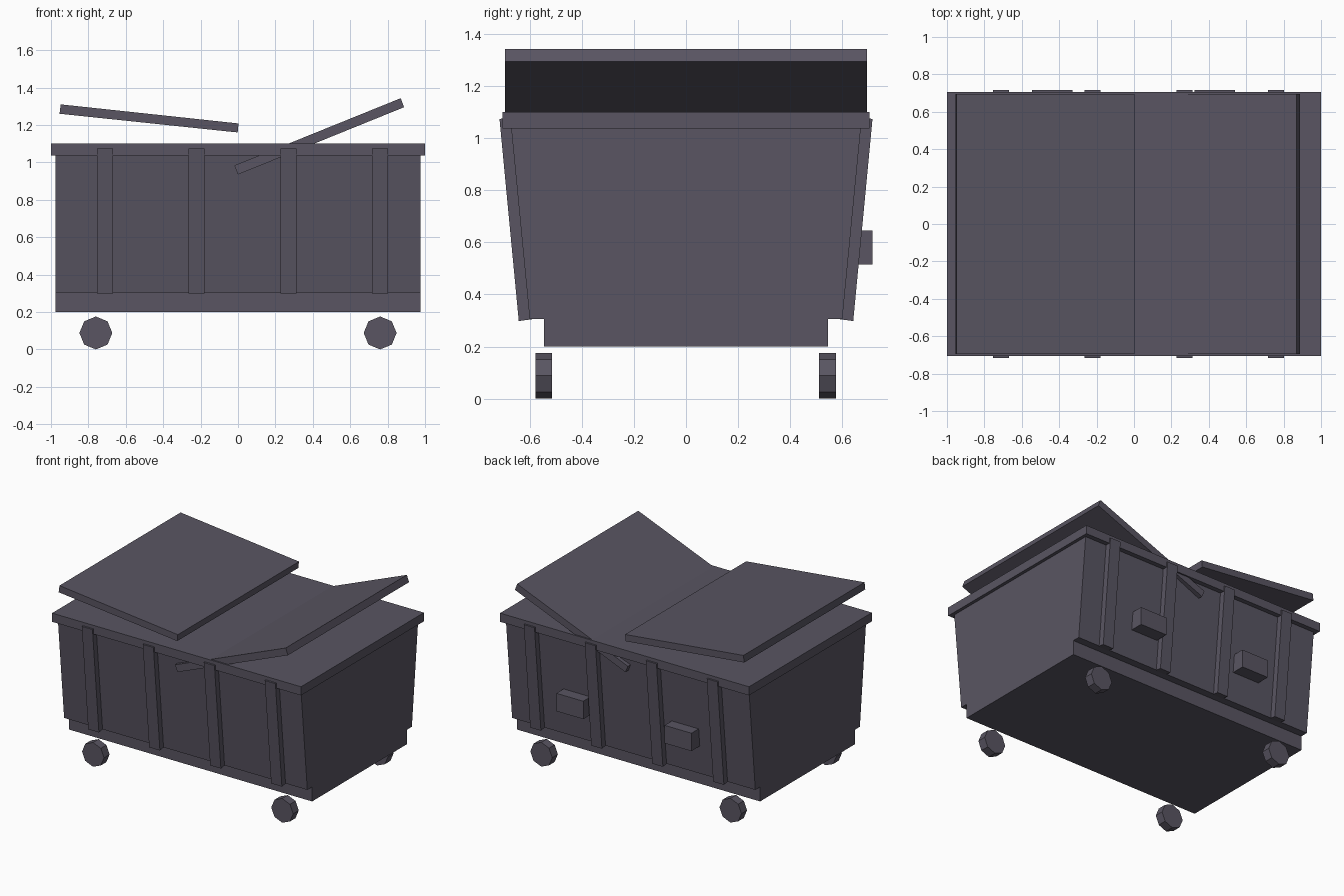
import bpy, bmesh, math
from mathutils import Vector

if "Cube" in bpy.data.objects:
    bpy.data.objects.remove(bpy.data.objects["Cube"])

paint = bpy.data.materials.new("dark_purple_grey")
paint.diffuse_color = (0.100, 0.091, 0.122, 1)
paint.use_nodes = True
paint.node_tree.nodes["Principled BSDF"].inputs["Base Color"].default_value = paint.diffuse_color


def prism(name, profile, axis, lo, hi):
    """Extrude a 2D profile: axis 'X' takes (y, z) points, axis 'Y' takes (x, z)."""
    bm = bmesh.new()
    place = (lambda p, t: (t, p[0], p[1])) if axis == 'X' else (lambda p, t: (p[0], t, p[1]))
    face = bm.faces.new([bm.verts.new(place(p, lo)) for p in profile])
    out = bmesh.ops.extrude_face_region(bm, geom=[face])
    moved = [g for g in out["geom"] if isinstance(g, bmesh.types.BMVert)]
    bmesh.ops.translate(bm, verts=moved,
                        vec=Vector(place((0, 0), hi - lo)))
    bmesh.ops.recalc_face_normals(bm, faces=bm.faces)
    me = bpy.data.meshes.new(name)
    bm.to_mesh(me)
    bm.free()
    me.materials.append(paint)
    ob = bpy.data.objects.new(name, me)
    bpy.context.collection.objects.link(ob)
    return ob


def rect(a0, a1, b0, b1):
    return [(a0, b0), (a1, b0), (a1, b1), (a0, b1)]


# Tapered bin body with the narrower base step
half = [(0.545, 0.20), (0.545, 0.305), (0.60, 0.305), (0.672, 1.05)]
prism("bin_body", half + [(-y, z) for y, z in reversed(half)], 'X', -0.977, 0.977)

# Top rim slab
prism("top_rim", rect(-0.705, 0.705, 1.037, 1.10), 'X', -1.0, 1.0)

# Slanted ribs on the front and back walls
rib = [(0.59, 0.305), (0.642, 0.298), (0.716, 1.074), (0.665, 1.079)]
for side, label in ((-1, "front"), (1, "back")):
    for i in range(4):
        x = -0.711 + 0.49 * i
        prism(f"{label}_rib_{i + 1}", [(side * y, z) for y, z in rib], 'X', x - 0.043, x + 0.043)

# Lifting blocks on the back wall
for i, x in enumerate((-0.437, 0.432)):
    prism(f"back_block_{i + 1}", rect(0.60, 0.716, 0.515, 0.645), 'X', x - 0.108, x + 0.108)

# Two tilted lids
prism("left_lid", [(-0.954, 1.26), (-0.002, 1.16), (0.003, 1.208), (-0.948, 1.31)],
      'Y', -0.695, 0.695)
prism("right_lid", [(0.0, 0.935), (0.888, 1.295), (0.87, 1.343), (-0.02, 0.983)],
      'Y', -0.695, 0.695)

# Eight-sided wheels
r = 0.088
for sx in (-1, 1):
    ring = [(sx * 0.76 + r * math.cos(k * math.pi / 4), r + r * math.sin(k * math.pi / 4))
            for k in range(8)]
    for y in (-0.546, 0.543):
        name = ("front" if y < 0 else "back") + ("_left" if sx < 0 else "_right") + "_wheel"
        prism(name, ring, 'Y', y - 0.032, y + 0.032)
